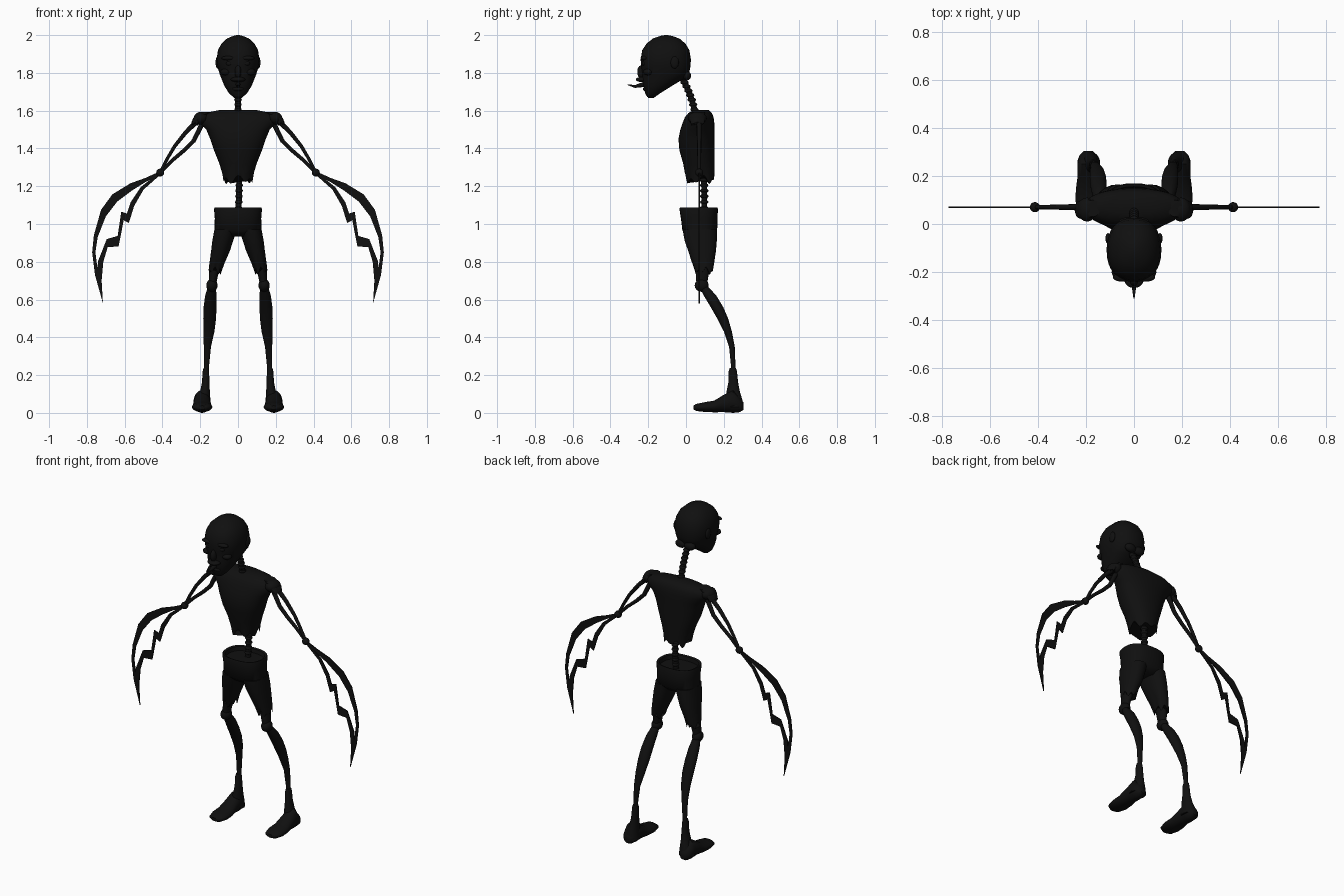
import bpy
import bmesh
import math
from mathutils import Matrix, Vector

default_cube = bpy.data.objects.get("Cube")
if default_cube:
    bpy.data.objects.remove(default_cube, do_unlink=True)

# One flat soot-black material for everything
black = bpy.data.materials.new("soot_black")
black.use_nodes = True
black.diffuse_color = (0.005, 0.005, 0.005, 1)
shader = black.node_tree.nodes["Principled BSDF"]
shader.inputs["Base Color"].default_value = black.diffuse_color
shader.inputs["Roughness"].default_value = 0.9

parts = []
SIDES = (("left", 1), ("right", -1))


def finish(name, bm):
    bmesh.ops.recalc_face_normals(bm, faces=bm.faces[:])
    mesh = bpy.data.meshes.new(name)
    bm.to_mesh(mesh)
    bm.free()
    mesh.materials.append(black)
    obj = bpy.data.objects.new(name, mesh)
    bpy.context.collection.objects.link(obj)
    parts.append(obj)
    return obj


def loft(name, rings, side=1, axis="z", power=1.0, rag=0.0, segments=32):
    """Skin ellipses (x, y, z, radius, radius); rag makes the first ring torn."""
    bm = bmesh.new()
    loops = []
    for index, (x, y, z, ra, rb) in enumerate(rings):
        loop = []
        for k in range(segments):
            a = math.tau * k / segments
            c, s = math.cos(a), math.sin(a)
            u = ra * math.copysign(abs(c) ** power, c)
            v = rb * math.copysign(abs(s) ** power, s)
            offset = Vector((u, v, 0)) if axis == "z" else Vector((u, 0, v))
            if index == 0 and rag:
                offset.z += rag * (math.sin(7 * a) + 0.6 * math.sin(4 * a + 1))
            p = Vector((x, y, z)) + offset
            p.x *= side
            loop.append(bm.verts.new(p))
        loops.append(loop)
    for low, high in zip(loops, loops[1:]):
        for k in range(segments):
            n = (k + 1) % segments
            bm.faces.new((low[k], low[n], high[n], high[k]))
    bm.faces.new(loops[0])
    bm.faces.new(loops[-1])
    return finish(name, bm)


def ball(name, centre, radii):
    bm = bmesh.new()
    bmesh.ops.create_uvsphere(bm, u_segments=20, v_segments=12, radius=1)
    bm.transform(Matrix.Translation(centre) @ Matrix.Diagonal((*radii, 1)))
    return finish(name, bm)


def tube(name, path, radii, sides=10):
    """Round rod through the path with one radius per point."""
    bm = bmesh.new()
    path = [Vector(p) for p in path]
    loops = []
    for i, p in enumerate(path):
        along = path[min(i + 1, len(path) - 1)] - path[max(i - 1, 0)]
        turn = along.to_track_quat("Z", "Y")
        angles = [math.tau * k / sides for k in range(sides)]
        loops.append([bm.verts.new(p + turn @ Vector(
            (math.cos(a) * radii[i], math.sin(a) * radii[i], 0))) for a in angles])
    for low, high in zip(loops, loops[1:]):
        for k in range(sides):
            n = (k + 1) % sides
            bm.faces.new((low[k], low[n], high[n], high[k]))
    bm.faces.new(loops[0])
    bm.faces.new(loops[-1])
    return finish(name, bm)


def blade(name, outer, inner, side, y=0.07, half=0.003):
    """Thin flat strip between two (x, z) edges of equal length."""
    bm = bmesh.new()
    front, back = [[[bm.verts.new((side * x, y + d, z)) for x, z in edge]
                    for edge in (outer, inner)] for d in (-half, half)]
    for i in range(len(outer) - 1):
        j = i + 1
        for (a, b) in (front, back):
            bm.faces.new((a[i], a[j], b[j], b[i]))
        for e in (0, 1):
            bm.faces.new((front[e][i], front[e][j], back[e][j], back[e][i]))
    for i in (0, -1):
        bm.faces.new((front[0][i], front[1][i], back[1][i], back[0][i]))
    return finish(name, bm)


def spine(name, start, bend, end, count, radius):
    """Curved rod threaded through a row of vertebrae."""
    a, b, c = Vector(start), Vector(bend), Vector(end)
    points = []
    for i in range(count):
        t = i / (count - 1)
        points.append(a * (1 - t) ** 2 + b * 2 * t * (1 - t) + c * t * t)
    tube(name, points, [radius * 0.8] * count)
    for i, p in enumerate(points):
        ball(f"{name}_vertebra_{i}", p, (radius, radius * 1.1, radius * 0.6))


# Head: skull narrowing to the jaw
loft("head", [
    (0, -.185, 1.668, .02, .015), (0, -.178, 1.69, .046, .038),
    (0, -.15, 1.73, .072, .074), (0, -.126, 1.765, .086, .108),
    (0, -.108, 1.79, .096, .122), (0, -.107, 1.83, .108, .13),
    (0, -.107, 1.87, .114, .133), (0, -.107, 1.92, .106, .125),
    (0, -.106, 1.955, .088, .103), (0, -.105, 1.982, .058, .07),
    (0, -.105, 1.996, .025, .03), (0, -.105, 2, .006, .008)], power=.88)
ball("nose", (0, -.238, 1.805), (.017, .02, .035))
ball("upper_lip", (0, -.232, 1.765), (.04, .034, .014))
ball("lower_lip", (0, -.205, 1.715), (.036, .024, .014))
ball("chin", (0, -.19, 1.688), (.032, .022, .02))
tube("tongue", [(0, -.2, 1.742), (0, -.24, 1.735), (0, -.27, 1.728), (0, -.31, 1.738)],
     [.014, .012, .008, .002])
for label, s in SIDES:
    ball(label + "_brow", (s * .048, -.222, 1.878), (.04, .018, .012))
    ball(label + "_eye", (s * .045, -.222, 1.85), (.018, .012, .013))
    ball(label + "_cheekbone", (s * .065, -.2, 1.805), (.028, .026, .018))
    ball(label + "_ear", (s * .108, -.06, 1.855), (.011, .022, .032))
    ball(label + "_skull_base", (s * .03, .005, 1.785), (.035, .022, .025))

# Neck and lower back
spine("neck", (0, -.02, 1.77), (0, .035, 1.68), (0, .055, 1.55), 10, .02)
spine("lower_spine", (0.005, .09, 1.36), (.01, .1, 1.22), (0, .095, 1.02), 13, .02)

# Torso: torn vest, broad at the shoulders
loft("torso", [
    (0, .075, 1.235, .078, .074), (0, .072, 1.27, .084, .078),
    (0, .068, 1.32, .099, .083), (0, .058, 1.39, .127, .093),
    (0, .055, 1.45, .147, .095), (0, .06, 1.5, .168, .09),
    (0, .066, 1.535, .2, .084), (0, .07, 1.565, .208, .076),
    (0, .075, 1.588, .175, .062), (0, .08, 1.603, .1, .04)],
    power=.9, rag=.015, segments=48)
for label, s in SIDES:
    ball(label + "_shoulder", (s * .195, .06, 1.56), (.04, .05, .034))
    loft(label + "_shoulder_flap", [
        (.228, .06, 1.53, .018, .035), (.212, .06, 1.56, .026, .042),
        (.17, .065, 1.592, .03, .035)], s, rag=.007)

# Pelvis: shorts with an open waist
loft("pelvis", [
    (0, .074, .935, .08, .06), (0, .073, .965, .124, .092),
    (0, .07, 1.03, .123, .097), (0, .067, 1.08, .127, .102),
    (0, .067, 1.087, .124, .099), (0, .067, 1.083, .112, .088),
    (0, .067, 1.06, .108, .084)], power=.8)

for label, s in SIDES:
    # Legs
    loft(label + "_shorts_leg", [
        (.121, .095, .752, .034, .046), (.109, .09, .8, .041, .06),
        (.092, .085, .86, .05, .074), (.081, .078, .91, .055, .085),
        (.066, .073, .97, .059, .091)], s, rag=.014, power=.9)
    loft(label + "_thigh", [
        (.138, .083, .66, .019, .025), (.131, .085, .72, .023, .033),
        (.118, .09, .8, .03, .04)], s)
    ball(label + "_knee", (s * .138, .083, .675), (.03, .037, .034))
    loft(label + "_shin", [
        (.168, .25, .19, .013, .013), (.167, .25, .25, .014, .012),
        (.162, .243, .35, .019, .015), (.154, .222, .43, .029, .021),
        (.15, .194, .5, .034, .029), (.148, .164, .56, .034, .033),
        (.144, .128, .62, .03, .033), (.138, .092, .67, .021, .024)], s)
    # Feet
    loft(label + "_ankle", [
        (.188, .255, .03, .047, .047), (.183, .255, .07, .037, .043),
        (.175, .25, .11, .026, .036), (.171, .25, .16, .02, .026),
        (.17, .248, .22, .017, .022), (.17, .248, .237, .013, .017)], s)
    loft(label + "_foot", [
        (.19, .04, .028, .02, .01), (.19, .055, .029, .043, .019),
        (.19, .1, .031, .054, .026), (.19, .15, .034, .051, .031),
        (.19, .2, .05, .044, .046), (.19, .25, .06, .045, .06),
        (.19, .285, .042, .037, .038), (.19, .304, .036, .018, .02)],
        s, axis="y")
    # Arms: two slim bones meeting at the elbow
    elbow = (s * .412, .07, 1.272)
    tube(label + "_outer_arm_bone",
         [(s * .215, .07, 1.545), (s * .275, .07, 1.487), (s * .335, .07, 1.412),
          (s * .375, .07, 1.345), elbow], [.014, .012, .01, .009, .009])
    tube(label + "_inner_arm_bone",
         [(s * .19, .068, 1.53), (s * .235, .07, 1.44), (s * .285, .07, 1.39),
          (s * .35, .07, 1.335), elbow], [.014, .012, .011, .01, .009])
    ball(label + "_elbow", elbow, (.021, .021, .021))
    # Wing blades: a curved outer sickle and a jagged inner strip
    tip = (.715, .58)
    blade(label + "_outer_blade",
          [(.41, 1.28), (.49, 1.244), (.57, 1.215), (.665, 1.157), (.725, 1.075),
           (.763, .94), (.772, .85), (.757, .73), tip],
          [(.41, 1.262), (.49, 1.222), (.56, 1.178), (.64, 1.118), (.7, 1.04),
           (.743, .93), (.755, .85), (.74, .73), tip], s)
    blade(label + "_inner_blade",
          [(.41, 1.28), (.515, 1.195), (.568, 1.115), (.588, 1.055), (.618, 1.065),
           (.637, .937), (.695, .92), (.742, .8), (.745, .71), tip],
          [(.41, 1.262), (.5, 1.182), (.55, 1.095), (.578, 1.005), (.605, 1.02),
           (.632, .882), (.69, .877), (.713, .8), (.722, .7), tip], s)

# Smooth shading with crisp edges
bpy.ops.object.select_all(action="DESELECT")
for obj in parts:
    obj.select_set(True)
bpy.context.view_layer.objects.active = parts[0]
bpy.ops.object.shade_smooth_by_angle(angle=math.radians(50))
